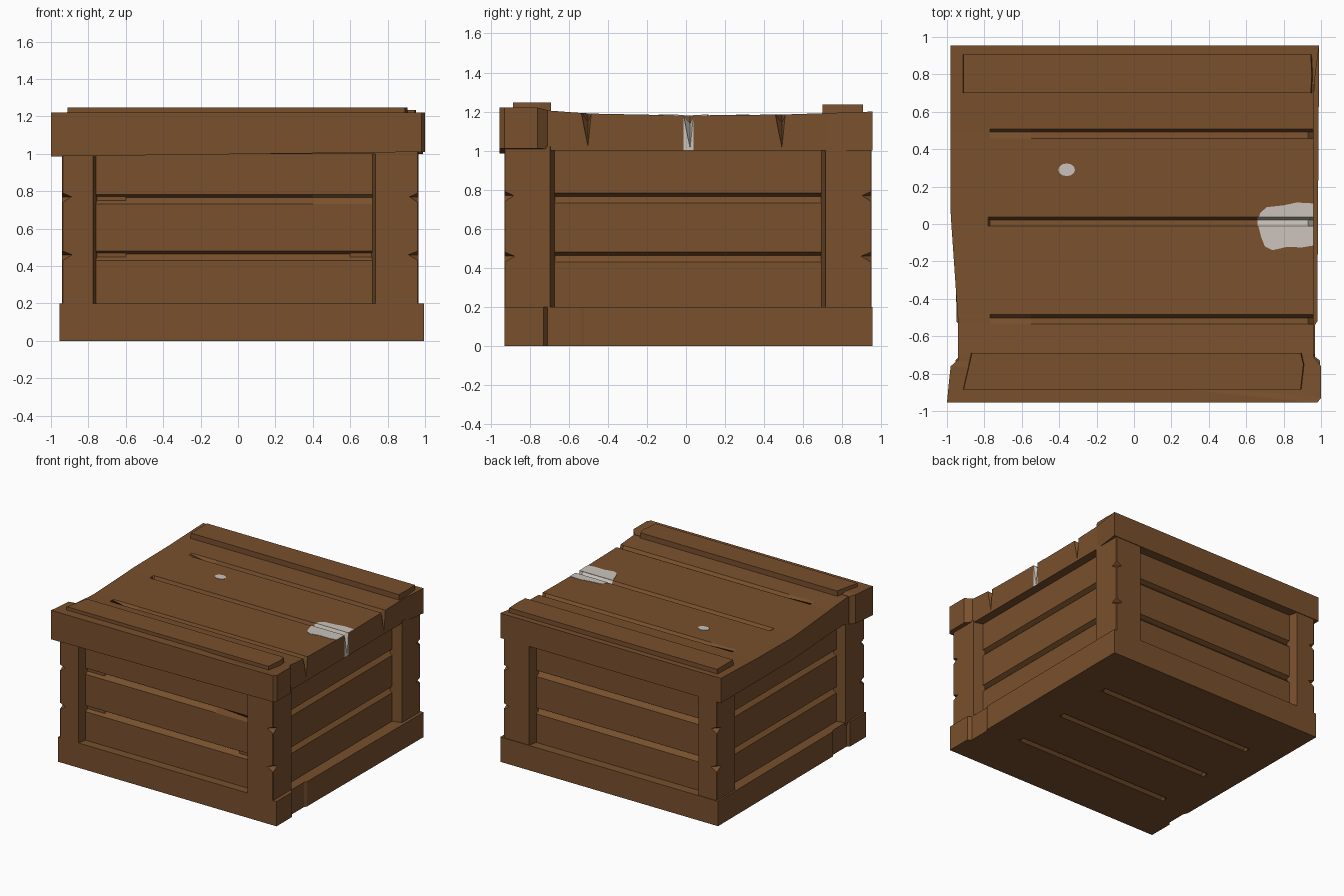
import bpy, bmesh, math

old = bpy.data.objects.get("Cube")
if old:
    bpy.data.objects.remove(old, do_unlink=True)


def material(name, rgb):
    m = bpy.data.materials.new(name)
    m.use_nodes = True
    m.diffuse_color = (*rgb, 1)
    m.node_tree.nodes["Principled BSDF"].inputs["Base Color"].default_value = (*rgb, 1)
    return m


WOOD = material("brown wood", (0.19, 0.08, 0.026))
PALE = material("pale worn patch", (0.60, 0.55, 0.50))


def interp(table, t):
    """Piecewise linear lookup."""
    if t <= table[0][0]:
        return table[0][1]
    for (a, va), (b, vb) in zip(table, table[1:]):
        if t <= b:
            return va + (vb - va) * (t - a) / (b - a)
    return table[-1][1]


def loft(name, sections, mats=(WOOD,), rule=None):
    """Join even-sided loops and close both ends with quad strips."""
    bm = bmesh.new()
    rings = [[bm.verts.new(p) for p in s] for s in sections]
    n = len(rings[0])
    for a, b in zip(rings, rings[1:]):
        for i in range(n):
            j = (i + 1) % n
            bm.faces.new((a[i], a[j], b[j], b[i]))
    for ring in (rings[0], rings[-1]):
        for i in range(n // 2 - 1):
            bm.faces.new((ring[i], ring[i + 1], ring[n - 2 - i], ring[n - 1 - i]))
    bmesh.ops.recalc_face_normals(bm, faces=bm.faces)
    if rule:
        for f in bm.faces:
            f.material_index = rule(f.calc_center_median())
    me = bpy.data.meshes.new(name)
    bm.to_mesh(me)
    bm.free()
    for m in mats:
        me.materials.append(m)
    ob = bpy.data.objects.new(name, me)
    bpy.context.scene.collection.objects.link(ob)
    return ob


def slab(name, breaks, surface, far, grooves, stations, place, **kw):
    """Board with V grooves; each station is (edge table, groove depths)."""
    sections = []
    for edge, depths in stations:
        pts = [(t, surface(t)) for t in breaks]
        for g, d in zip(grooves, depths):
            pts += [(g - 0.025, surface(g - 0.025)), (g + 0.008, surface(g) - d),
                    (g + 0.025, surface(g + 0.025))]
        pts.sort()
        s = lambda t: interp(edge, t)
        sections.append([place(s(t), t, h) for t, h in pts]
                        + [place(s(t), t, far) for t, h in reversed(pts)])
    return loft(name, sections, **kw)


def at(s):
    return [(0, s)]


def upright(s, t, h):
    return (s, t, h)


# Sagging lid with grooves that notch its right edge
sag = [(-0.93, 1.21), (-0.7, 1.205), (-0.5, 1.19), (0, 1.18), (0.5, 1.185), (0.955, 1.2)]


def lid_z(y):
    return interp(sag, y)


left_edge = [(-0.53, -0.94), (0.05, -0.98), (0.955, -0.98)]
right_edge = [(0.72, 0.96), (0.955, 0.99)]
inner_edge = [(0.72, 0.93), (0.955, 0.95)]
lid_breaks = sorted({y for y, _ in sag if y not in (-0.5, 0, 0.5)} | {-0.56, 0.06, 0.72})
lid_grooves = (-0.51, 0.013, 0.483)
sag = [(y, lid_z(y)) for y in sorted(lid_breaks + [g + e for g in lid_grooves for e in (-0.025, 0.025)])]


def worn(c):
    in_groove = -0.012 < c.y < 0.038 and c.x > 0.66
    return int(in_groove and c.z > 1.03)


slab("lid", lid_breaks, lid_z, 1.0, lid_grooves,
     [(left_edge, (0, 0, 0)), (at(-0.78), (0, 0, 0)), (at(-0.77), (0, 0.04, 0)),
      (at(-0.55), (0.04, 0.04, 0.04)), (at(0.66), (0.04, 0.04, 0.04)),
      (inner_edge, (0.04, 0.04, 0.04)), (right_edge, (0.17, 0.17, 0.17))],
     upright, mats=(WOOD, PALE), rule=worn)

# Base with jogged ends and grooves underneath
base_breaks = [-0.93, -0.73, -0.71, -0.54, -0.52, 0.955]
base_left = list(zip(base_breaks, (-0.955, -0.955, -0.935, -0.935, -0.95, -0.955)))
base_right = list(zip(base_breaks, (0.995, 0.995, 0.968, 0.968, 0.98, 0.99)))
cut = (-0.03,) * 3
slab("base", base_breaks, lambda y: 0.0, 0.2, (-0.47, 0.0, 0.48),
     [(base_left, (0, 0, 0)), (at(-0.69), (0, 0, 0)), (at(-0.67), cut),
      (at(0.68), cut), (at(0.7), (0, 0, 0)), (base_right, (0, 0, 0))], upright)

# Recessed plank panels
plank_gaps = (0.455, 0.757)
panels = {
    "front_panel": (0.86, lambda s, t, h: (s, -h, t)),
    "back_panel": (0.88, lambda s, t, h: (-s, h, t)),
    "right_panel": (0.89, lambda s, t, h: (h, s, t)),
    "left_panel": (0.87, lambda s, t, h: (-h, -s, t)),
}
for name, (dist, place) in panels.items():
    end = 0.0 if name == "front_panel" else 0.035
    slab(name, [0.15, 1.02], lambda t, d=dist: d, 0.6, plank_gaps,
         [(at(-0.84), (0.035, 0.035)), (at(0.4), (0.035, 0.035)),
          (at(0.74), (0.035, end)), (at(0.84), (0.035, end))], place)

# Corner posts with chipped outer edges
chips = [(0.18, 0), (0.43, 0), (0.46, 0.05), (0.48, 0), (0.74, 0), (0.77, 0.045), (0.79, 0), (1.02, 0)]
for xname, ox, ix in (("left", -0.94, -0.775), ("right", 0.965, 0.735)):
    for yname, oy, iy in (("front", -0.93, -0.695), ("back", 0.95, 0.715)):
        tx, ty = -math.copysign(1, ox), -math.copysign(1, oy)
        loft(f"{yname}_{xname}_post", [
            [(ix, oy, z), (ox + tx * (c + 0.004), oy, z), (ox, oy + ty * (c + 0.004), z),
             (ox, iy, z), (ox + tx * 0.09, iy + ty * 0.025, z), (ix + tx * 0.02, oy + ty * 0.09, z)]
            for z, c in chips])

# Overhanging front beam
beam = [(-1, -0.955), (0.98, -0.955), (1, -0.93), (1, -0.76),
        (0.96, -0.71), (-0.945, -0.73), (-0.98, -0.76), (-0.99, -0.85)]
loft("front_beam", [[(x, y, 0.998 + 0.012 * x) for x, y in beam],
                    [(x, y, 1.22 if y < -0.75 else 1.208) for x, y in beam]])

# Raised slats on the lid
for name, z, plan in (
        ("front_slat", 1.247, [(-0.92, -0.885), (0.9, -0.885), (0.915, -0.75),
                               (0.9, -0.69), (0, -0.69), (-0.875, -0.69)]),
        ("back_slat", 1.235, [(-0.92, 0.7), (0.955, 0.7), (0.96, 0.8),
                              (0.955, 0.905), (0, 0.905), (-0.92, 0.905)])):
    loft(name, [[(x, y, 1.15) for x, y in plan],
                [(x * 0.99, y, z) for x, y in plan]])


# Pale worn patches lying on the lid
def patch(name, outline):
    loft(name, [[(x, y, lid_z(y) + h) for x, y in outline] for h in (-0.003, 0.003)], mats=(PALE,))


patch("worn_patch_back", [(0.96, 0.038), (0.96, 0.11), (0.87, 0.115), (0.8, 0.1),
                          (0.71, 0.09), (0.675, 0.06), (0.668, 0.038), (0.8, 0.038)])
patch("worn_patch_front", [(0.96, -0.012), (0.96, -0.115), (0.9, -0.125), (0.82, -0.122),
                           (0.74, -0.14), (0.7, -0.12), (0.68, -0.07), (0.665, -0.012)])
patch("worn_spot", [(-0.36 + 0.045 * math.cos(k * math.pi / 6),
                     0.29 + 0.034 * math.sin(k * math.pi / 6)) for k in range(12)])
